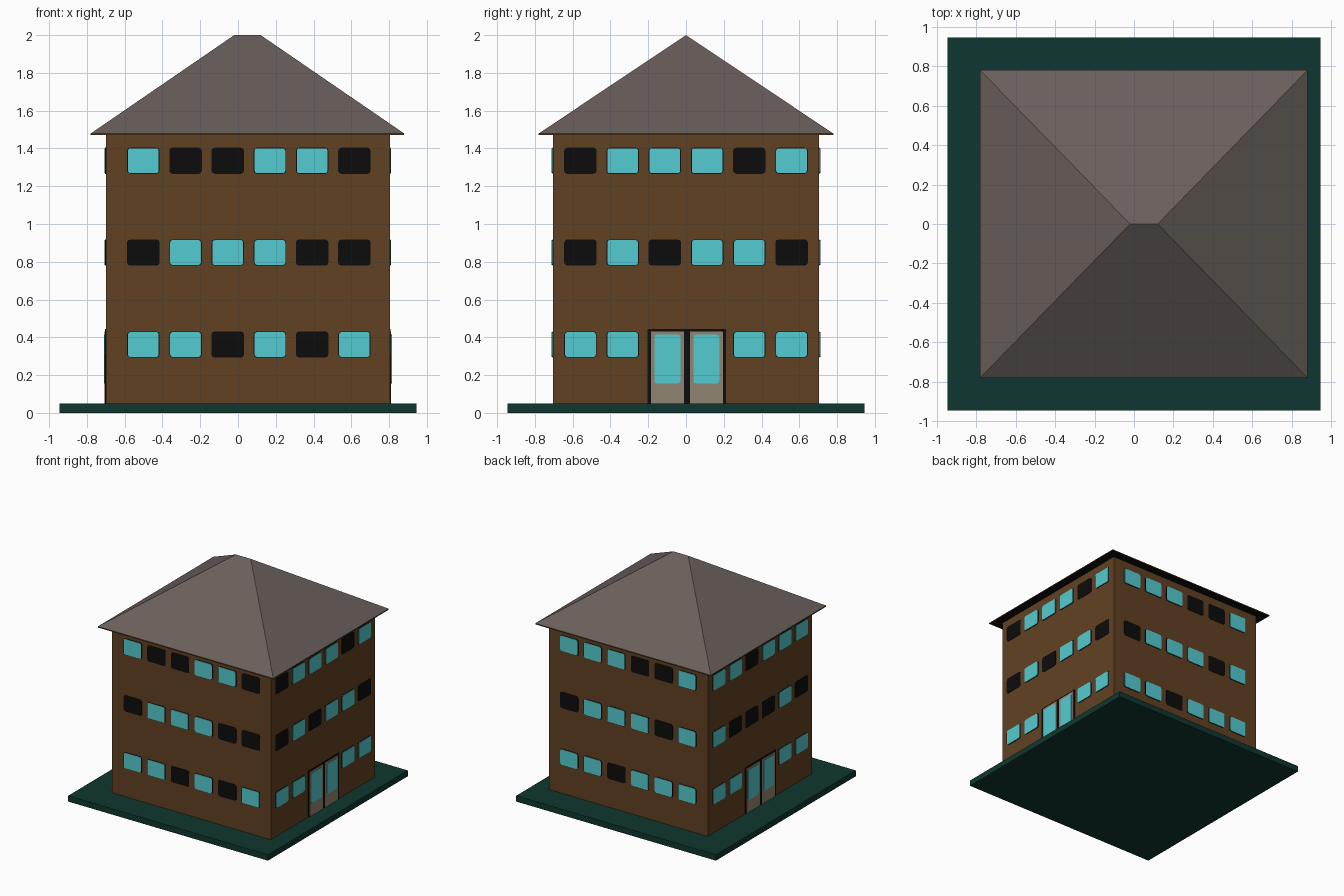
import bpy, bmesh, math
from mathutils import Vector

if "Cube" in bpy.data.objects:
    bpy.data.objects.remove(bpy.data.objects["Cube"])


def material(name, rgb):
    m = bpy.data.materials.new(name)
    m.diffuse_color = (*rgb, 1)
    m.use_nodes = True
    m.node_tree.nodes["Principled BSDF"].inputs["Base Color"].default_value = m.diffuse_color
    return m


BROWN = material("brown wall", (0.118, 0.053, 0.0155))
GREEN = material("dark green lawn", (0.0048, 0.038, 0.029))
GREY = material("grey roof", (0.143, 0.115, 0.106))
BLACK = material("black", (0.0038, 0.0038, 0.0038))
BLUE = material("lit window blue", (0.088, 0.60, 0.635))
BEIGE = material("beige door", (0.285, 0.235, 0.168))


def finish(name, bm, *mats):
    bmesh.ops.recalc_face_normals(bm, faces=bm.faces)
    me = bpy.data.meshes.new(name)
    bm.to_mesh(me)
    bm.free()
    for m in mats:
        me.materials.append(m)
    ob = bpy.data.objects.new(name, me)
    bpy.context.collection.objects.link(ob)
    return ob


def box(name, lo, hi, mat):
    bm = bmesh.new()
    bmesh.ops.create_cube(bm, size=1)
    for v in bm.verts:
        v.co = [(a + b) / 2 + c * (b - a) for a, b, c in zip(lo, hi, v.co)]
    return finish(name, bm, mat)


# Lawn slab and walls
X0, X1, Y = -0.70, 0.805, 0.705
CX = (X0 + X1) / 2
box("lawn_slab", (-0.945, -0.945, 0), (0.945, 0.945, 0.05), GREEN)
box("walls", (X0, -Y, 0.045), (X1, Y, 1.472), BROWN)

# Hipped roof: eave rim, then slopes up to a short ridge
bm = bmesh.new()
rings = []
for z in (1.470, 1.479):
    rings.append([bm.verts.new((x, y, z)) for x, y in
                  ((-0.78, -0.78), (0.88, -0.78), (0.88, 0.78), (-0.78, 0.78))])
low, top = rings
ra, rb = bm.verts.new((-0.02, 0, 2.0)), bm.verts.new((0.12, 0, 2.0))
bm.faces.new(low).material_index = 1
for i in range(4):
    j = (i + 1) % 4
    bm.faces.new((low[i], low[j], top[j], top[i])).material_index = 2
bm.faces.new((top[0], top[1], rb, ra))
bm.faces.new((top[1], top[2], rb))
bm.faces.new((top[2], top[3], ra, rb))
bm.faces.new((top[3], top[0], ra))
finish("roof", bm, GREY, BLACK, BROWN)

# Each side: wall centre, direction along the wall, outward direction
SIDES = {
    "front": ((CX, -Y, 0), (1, 0, 0), (0, -1, 0)),
    "right": ((X1, 0, 0), (0, 1, 0), (1, 0, 0)),
    "back": ((CX, Y, 0), (-1, 0, 0), (0, 1, 0)),
    "left": ((X0, 0, 0), (0, -1, 0), (-1, 0, 0)),
}


def plate(bm, side, u, z, w, h, depth, r):
    """Thin plate with rounded corners on a wall, centred at (u, z)."""
    o, d, n = (Vector(v) for v in SIDES[side])
    outline = []
    for k, (sx, sz) in enumerate(((1, 1), (-1, 1), (-1, -1), (1, -1))):
        for a in ((0, 45, 90) if r else (0,)):
            t = math.radians(k * 90 + a)
            outline.append((u + sx * (w / 2 - r) + r * math.cos(t),
                            z + sz * (h / 2 - r) + r * math.sin(t)))
    back, front = ([bm.verts.new(o + d * a + Vector((0, 0, b)) + n * e)
                    for a, b in outline] for e in (-0.001, depth))
    bm.faces.new(front)
    bm.faces.new(back[::-1])
    for i in range(len(front)):
        j = (i + 1) % len(front)
        bm.faces.new((back[i], back[j], front[j], front[i]))


# Windows per side, rows from top to bottom: 1 lit, 0 dark, - none (door)
PATTERN = {
    "front": ("100110", "011100", "110101"),
    "right": ("011101", "010110", "11--11"),
    "back": ("111001", "011101", "110111"),
    "left": ("110111", "100010", "11--11"),
}
for side, rows in PATTERN.items():
    frames, panes = bmesh.new(), bmesh.new()
    for row, z in zip(rows, (1.335, 0.849, 0.362)):
        for i, c in enumerate(row):
            u = (i - 2.5) * 0.2235 + (0.005 if side == "front" else 0)
            if c != "-":
                plate(frames, side, u, z, 0.172, 0.138, 0.003, 0.016)
            if c == "1":
                plate(panes, side, u, z, 0.162, 0.132, 0.006, 0.012)
    finish(side + "_window_frames", frames, BLACK)
    finish(side + "_window_panes", panes, BLUE)

# Double doors on the right and left sides
for side in ("right", "left"):
    frame, leaves, glass = bmesh.new(), bmesh.new(), bmesh.new()
    plate(frame, side, 0.005, 0.2465, 0.415, 0.397, 0.003, 0)
    for u in (-0.098, 0.108):
        plate(leaves, side, u, 0.24, 0.176, 0.384, 0.006, 0.006)
        plate(glass, side, u, 0.285, 0.138, 0.26, 0.009, 0.015)
    finish(side + "_door_frame", frame, BLACK)
    finish(side + "_door_leaves", leaves, BEIGE)
    finish(side + "_door_glass", glass, BLUE)
